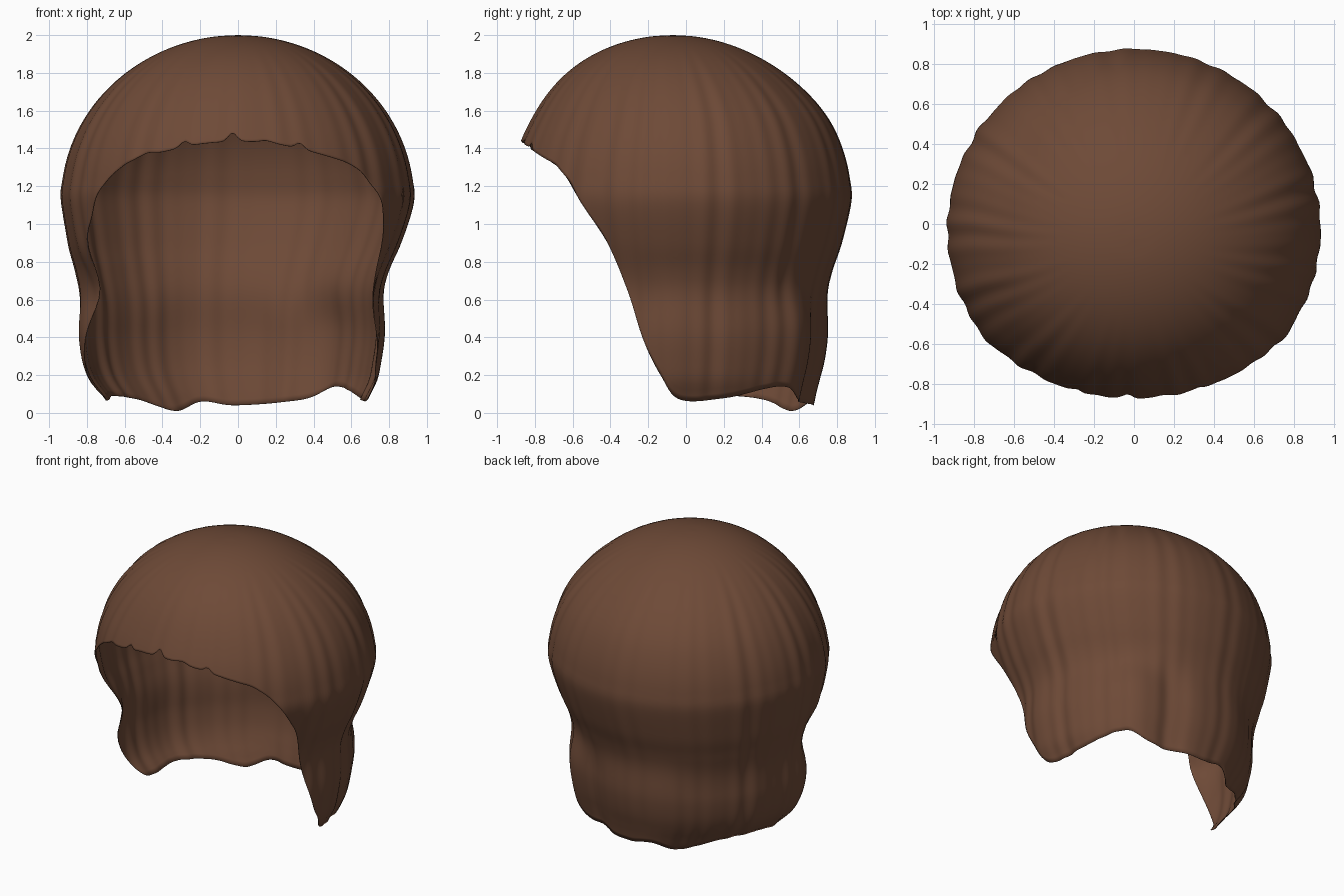
import bpy, bmesh
from math import sin, cos, radians, exp, pi

cube = bpy.data.objects.get("Cube")
if cube:
    bpy.data.objects.remove(cube, do_unlink=True)

COLUMNS, ROWS = 288, 72

# Crown-to-hem profile: a round dome, then the skirt as (height, radius)
DOME_Z, DOME_R, DOME_H = 1.12, .932, .88
SKIRT = [(.9, .88), (.75, .828), (.62, .802), (.4, .805), (.2, .768), (.08, .7), (-.05, .63)]
# Hairline and hem: (degrees from the front towards the left, height)
SIDE_EDGE = [(0, 1.44), (15, 1.42), (33, 1.355), (43, 1.3), (51, 1.19), (58, 1.03), (63, .9),
             (69, .65), (75, .4), (82, .2), (90, .07)]
HEM = [(110, .08), (135, .14), (150, .07), (180, .04), (195, .06), (210, .01), (230, .07), (250, .09)]
EDGE = SIDE_EDGE + HEM + [(360 - a, z) for a, z in reversed(SIDE_EDGE)]
# Small notches along the fringe: (degrees, height, width)
NOTCHES = [(-2, .045, 2), (-19, .03, 2), (22, .03, 2), (-33, .02, 4), (10, .012, 3)]
# Broad folds in the skirt, and the inward curl of the right front edge: (degrees, depth, width)
FOLDS = [(139, .035, 14), (159, -.03, 8), (226, -.03, 18), (256, -.025, 8)]
CURL = [(294, -.07, 11)]


def spline(points, i, f):
    """Catmull-Rom point on segment i at fraction f."""
    p = [points[max(0, min(len(points) - 1, i + k))] for k in (-1, 0, 1, 2)]
    return [b + f * ((c - a) / 2 + f * (a - 2.5 * b + 2 * c - d / 2
                                        + f * (1.5 * (b - c) + (d - a) / 2)))
            for a, b, c, d in zip(*p)]


def dense(points, steps=40):
    return [spline(points, i, s / steps) for i in range(len(points) - 1) for s in range(steps)]


def lookup(table, x, key=0):
    """Linear lookup by the key column, either rising or falling."""
    sign = 1 if table[-1][key] > table[0][key] else -1
    for p, q in zip(table, table[1:]):
        if sign * (q[key] - x) >= 0:
            f = (x - p[key]) / ((q[key] - p[key]) or 1)
            return [a + f * (b - a) for a, b in zip(p, q)]
    return table[-1]


def smooth(lo, hi, x):
    t = max(0, min(1, (x - lo) / (hi - lo)))
    return t * t * (3 - 2 * t)


def bumps(table, degrees):
    """Sum of rounded bumps placed around the head."""
    return sum(height * exp(-(((degrees - at + 180) % 360 - 180) / width) ** 2)
               for at, height, width in table)


# Add running length along the profile so rows are evenly spaced
dome = [(DOME_Z + DOME_H * cos(pi / 24 * k), DOME_R * sin(pi / 24 * k)) for k in range(13)]
curve, length = [], 0
for z, r in dense(dome + SKIRT):
    if curve:
        length += ((z - curve[-1][0]) ** 2 + (r - curve[-1][1]) ** 2) ** .5
    curve.append((z, r, length))
rim = dense(EDGE)


def hair_point(degrees, z, r):
    """Round shell with soft strand ripples and broad folds near the hem."""
    a = radians(degrees)
    side = abs(sin(a))
    ripple = .6 * sin(34 * a) + .5 * sin(23 * a + 1.3) * cos(3 * a) + .4 * sin(47 * a + 2)
    depth = .006 * smooth(.3, .9, r) * (.4 + .6 * side)
    locks = .007 * sin(13 * a + .6) * smooth(.8, .45, z) * (.3 + .7 * side)
    r += ripple * depth + locks + bumps(FOLDS, degrees) * smooth(.75, .45, z)
    r += bumps(CURL, degrees) * exp(-((z - .62) / .17) ** 2)
    drift = -.036 * smooth(1.15, .62, z) * smooth(-.1, .3, z)
    deep = .97 + .08 * smooth(.2, 0, z)
    return (r * sin(a) + drift, -.03 - .04 * smooth(1.5, 2, z) - deep * r * cos(a), z)


# Hair shell
bm = bmesh.new()
crown = bm.verts.new((0, -.07, 2.0))
columns = []
for c in range(COLUMNS):
    degrees = 360 * c / COLUMNS
    end = lookup(rim, degrees)[1] + bumps(NOTCHES, degrees)
    total = lookup(curve, end)[2]
    column = []
    for k in range(1, ROWS + 1):
        z, r, _ = lookup(curve, total * k / ROWS, 2)
        column.append(bm.verts.new(hair_point(degrees, z, r)))
    columns.append(column)
for c in range(COLUMNS):
    left, right = columns[c], columns[(c + 1) % COLUMNS]
    bm.faces.new((crown, left[0], right[0]))
    for k in range(ROWS - 1):
        bm.faces.new((left[k], left[k + 1], right[k + 1], right[k]))
bmesh.ops.recalc_face_normals(bm, faces=bm.faces)
if sum(f.normal.z for f in bm.faces if f.calc_center_median().z > 1.8) < 0:
    bmesh.ops.reverse_faces(bm, faces=bm.faces)
mesh = bpy.data.meshes.new("hair")
bm.to_mesh(mesh)
bm.free()
hair = bpy.data.objects.new("hair", mesh)
bpy.context.collection.objects.link(hair)

# Thin inner layer
shell = hair.modifiers.new("thickness", 'SOLIDIFY')
shell.thickness = .004
shell.offset = -1

# Brown hair colour
brown = bpy.data.materials.new("brown_hair")
brown.use_nodes = True
colour = (.155, .068, .038, 1)
brown.diffuse_color = colour
brown.node_tree.nodes["Principled BSDF"].inputs["Base Color"].default_value = colour
mesh.materials.append(brown)

bpy.context.view_layer.objects.active = hair
hair.select_set(True)
bpy.ops.object.shade_smooth_by_angle(angle=radians(50))
